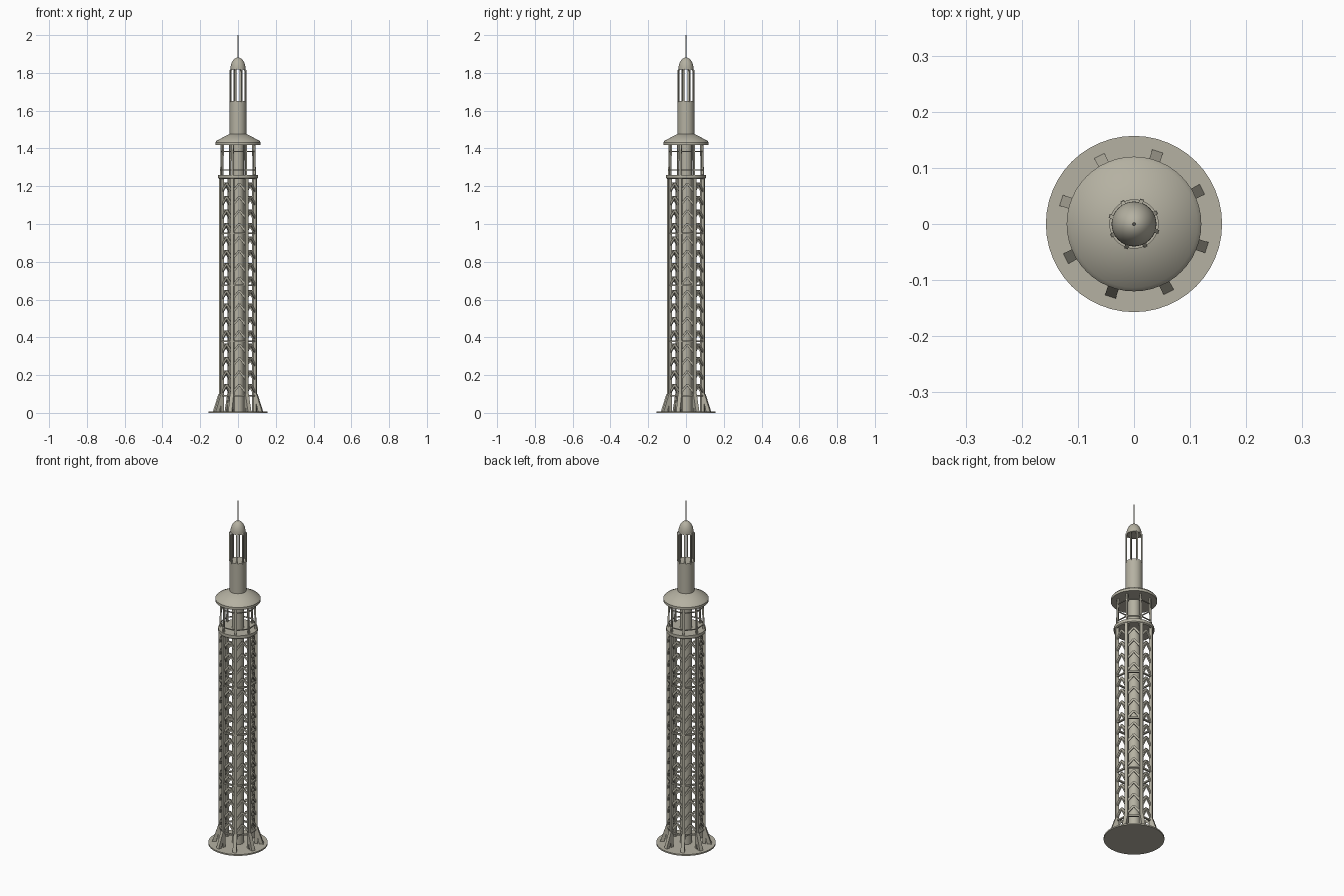
import bpy, bmesh, math
from mathutils import Vector, Matrix

if "Cube" in bpy.data.objects:
    bpy.data.objects.remove(bpy.data.objects["Cube"])

mat = bpy.data.materials.new("warm grey stone")
mat.diffuse_color = (0.46, 0.44, 0.36, 1)
mat.use_nodes = True
mat.node_tree.nodes["Principled BSDF"].inputs["Base Color"].default_value = mat.diffuse_color
ANGLES = [math.radians(27 + 45 * k) for k in range(8)]


def finish(name, bm, smooth=False):
    bmesh.ops.recalc_face_normals(bm, faces=bm.faces)
    me = bpy.data.meshes.new(name)
    bm.to_mesh(me)
    bm.free()
    me.materials.append(mat)
    ob = bpy.data.objects.new(name, me)
    bpy.context.collection.objects.link(ob)
    if smooth:
        bpy.ops.object.select_all(action='DESELECT')
        ob.select_set(True)
        bpy.context.view_layer.objects.active = ob
        bpy.ops.object.shade_smooth_by_angle(angle=math.radians(35))
    return ob


def lathe(name, profile, n=48):
    """Spin an (r, z) profile about z."""
    bm = bmesh.new()
    vs = [bm.verts.new((r, 0, z)) for r, z in profile]
    es = [bm.edges.new(p) for p in zip(vs, vs[1:])]
    bmesh.ops.spin(bm, geom=vs + es, cent=(0, 0, 0), axis=(0, 0, 1),
                   angle=2 * math.pi, steps=n, use_duplicate=False)
    bmesh.ops.remove_doubles(bm, verts=bm.verts, dist=1e-5)
    finish(name, bm, True)


def pt(r, a, z):
    return Vector((r * math.cos(a), r * math.sin(a), z))


def beam(bm, p, q, wide, deep, a):
    """Box from p to q, with its depth facing the direction a."""
    d = q - p
    z = d.normalized()
    out = Vector((math.cos(a), math.sin(a), 0))
    x = (out - z * out.dot(z)).normalized()
    m = Matrix((x, z.cross(x), z)).transposed().to_4x4()
    m.translation = (p + q) / 2
    bmesh.ops.create_cube(bm, size=1, matrix=m @ Matrix.Diagonal((deep, wide, d.length, 1)))


def ring(bm, r, z, wide, deep):
    """Octagonal tie between the columns."""
    for a in ANGLES:
        beam(bm, pt(r, a, z), pt(r, a + math.pi / 4, z), wide, deep, a + math.pi / 8)


# base plate and central core
lathe("base_plate", [(0, 0), (0.157, 0), (0.157, 0.008), (0, 0.008)])
lathe("central_core", [(0, 0.008), (0.032, 0.008), (0.032, 1.42), (0, 1.42)], 32)

# eight main columns
bm = bmesh.new()
for a in ANGLES:
    beam(bm, pt(0.096, a, 0.005), pt(0.096, a, 1.24), 0.016, 0.016, a)
finish("main_columns", bm)

# splayed feet: wedges sloping out to the base plate
bm = bmesh.new()
for a in ANGLES:
    t = Vector((-math.sin(a), math.cos(a), 0)) * 0.01
    sides = [[bm.verts.new(pt(r, a, z) + t * s) for r, z in
              ((0.115, 0.006), (0.137, 0.006), (0.106, 0.1), (0.092, 0.1))] for s in (-1, 1)]
    bm.faces.new(sides[0])
    bm.faces.new(sides[1][::-1])
    for i in range(4):
        j = (i + 1) % 4
        bm.faces.new((sides[0][i], sides[0][j], sides[1][j], sides[1][i]))
finish("splayed_feet", bm)

# chevron braces between neighbouring columns
bm = bmesh.new()
for a in ANGLES:
    mid = a + math.pi / 8
    for k in range(16):
        z = 0.105 + 0.071 * k
        top = pt(0.096 * math.cos(math.pi / 8), mid, z + 0.045)
        for b in (a, a + math.pi / 4):
            beam(bm, pt(0.096, b, z), top, 0.011, 0.008, mid)
finish("chevron_braces", bm)

# horizontal ties
bm = bmesh.new()
for z in (0.09, 0.38, 0.675, 0.95):
    ring(bm, 0.096, z, 0.008, 0.01)
finish("horizontal_ties", bm)

# gallery floor, posts and rails
lathe("gallery_floor", [(0, 1.238), (0.1, 1.238), (0.105, 1.243), (0.105, 1.26), (0, 1.26)])
bm = bmesh.new()
for a in ANGLES:
    beam(bm, pt(0.094, a, 1.25), pt(0.09, a, 1.425), 0.009, 0.009, a)
ring(bm, 0.092, 1.385, 0.005, 0.005)
ring(bm, 0.094, 1.285, 0.005, 0.005)
finish("gallery_posts", bm)

# conical roof and drum
lathe("gallery_roof", [(0, 1.418), (0.12, 1.418), (0.12, 1.432), (0.113, 1.441),
                       (0.045, 1.477), (0, 1.477)])
lathe("upper_drum", [(0, 1.47), (0.044, 1.47), (0.044, 1.652), (0, 1.652)], 32)

# lantern posts, bent inwards under the dome
bm = bmesh.new()
for a in ANGLES:
    beam(bm, pt(0.043, a, 1.645), pt(0.043, a, 1.815), 0.007, 0.007, a)
    beam(bm, pt(0.043, a, 1.812), pt(0.034, a, 1.824), 0.007, 0.007, a)
finish("lantern_posts", bm)

# dome and spire
lathe("dome", [(0, 1.818)] + [(0.04 * math.cos(t), 1.818 + 0.064 * math.sin(t))
                              for t in [i * math.pi / 20 for i in range(10)]] + [(0, 1.882)], 32)
lathe("spire", [(0, 1.875), (0.0035, 1.875), (0.002, 2.0), (0, 2.0)], 10)
